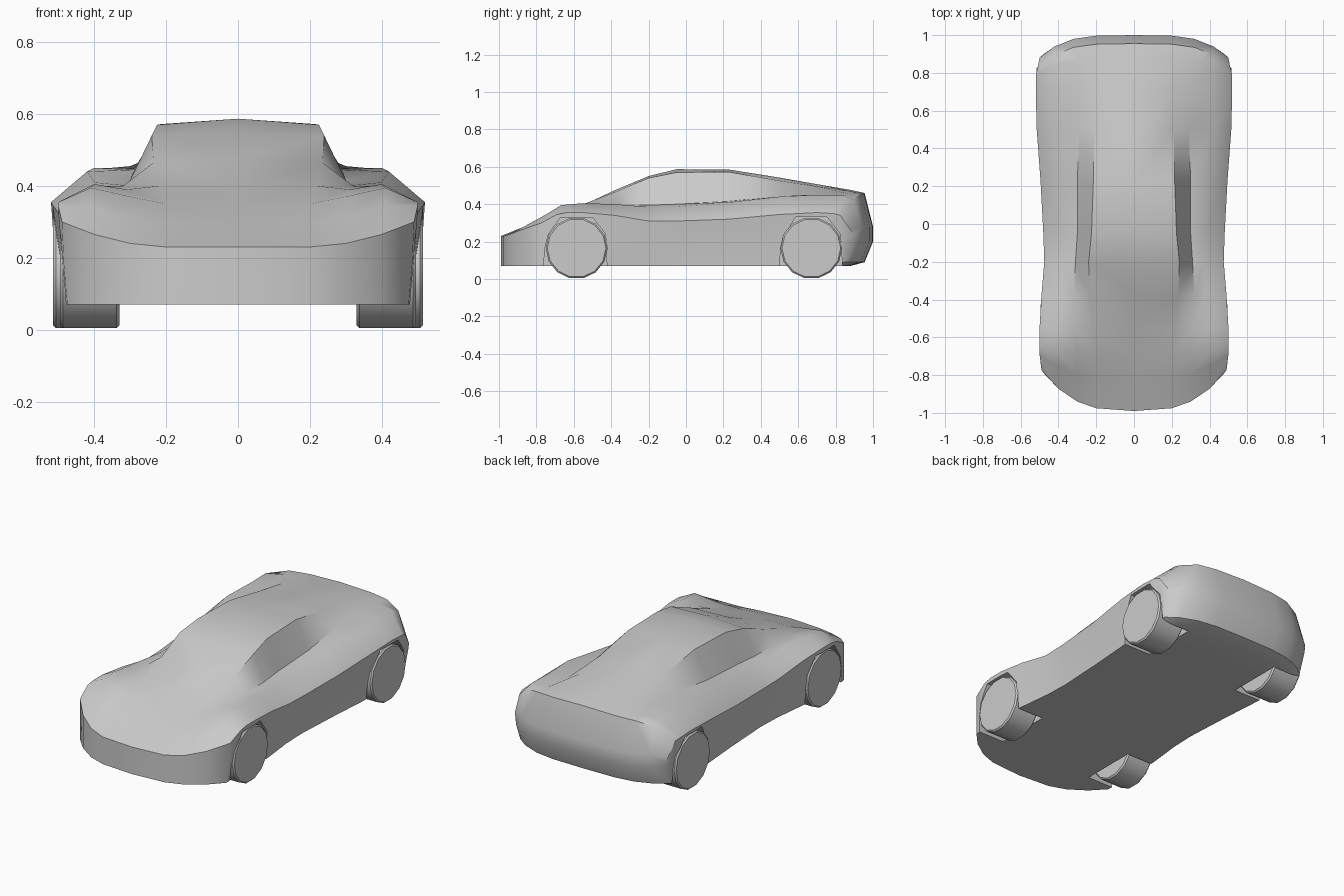
import bpy, bmesh, math

if "Cube" in bpy.data.objects:
    bpy.data.objects.remove(bpy.data.objects["Cube"])

# Half sections of the body, nose to tail:
# y, mid x, shoulder x z, fender x z, window base x z, roof edge x z, centre z
SECTIONS = [
    (-0.99, .485, .49, .30, .40, .265, .30, .24, .20, .23, .23),
    (-0.82, .495, .50, .345, .41, .345, .30, .31, .20, .30, .295),
    (-0.70, .495, .50, .355, .41, .395, .30, .37, .20, .35, .345),
    (-0.55, .50, .50, .355, .40, .405, .31, .39, .22, .40, .395),
    (-0.38, .485, .49, .34, .38, .40, .32, .40, .235, .465, .475),
    (-0.20, .465, .475, .31, .37, .385, .31, .395, .24, .54, .55),
    (-0.05, .46, .48, .31, .37, .385, .30, .40, .225, .57, .587),
    (0.23, .475, .495, .32, .40, .41, .30, .415, .215, .572, .585),
    (0.50, .495, .515, .345, .42, .44, .29, .445, .21, .525, .542),
    (0.70, .505, .52, .355, .40, .45, .285, .45, .205, .495, .507),
    (0.88, .51, .52, .35, .41, .445, .30, .455, .20, .47, .476),
    (0.955, .50, .51, .34, .42, .425, .32, .45, .20, .455, .46),
    (1.00, .49, .50, .26, .42, .28, .32, .28, .20, .28, .28),
]


def make_object(name, bm):
    bmesh.ops.recalc_face_normals(bm, faces=bm.faces)
    mesh = bpy.data.meshes.new(name)
    bm.to_mesh(mesh)
    bm.free()
    obj = bpy.data.objects.new(name, mesh)
    bpy.context.collection.objects.link(obj)
    return obj


def activate(obj):
    bpy.ops.object.select_all(action='DESELECT')
    obj.select_set(True)
    bpy.context.view_layer.objects.active = obj


def bow(x, y):
    # curves the nose and tail in plan
    front = 0.23 * min(max((-0.6 - y) / 0.39, 0), 1)
    rear = 0.14 * min(max((y - 0.75) / 0.2, 0), 1)
    return front * (x / 0.5) ** 3 - rear * (x / 0.52) ** 4


def half_ring(row):
    y, xm, xs, zs, xf, zf, xg, zg, xr, zr, zc = row
    zb = 0.2 if y > 0.98 else 0.09 if y > 0.9 else 0.07
    pts = [(0, zc), (xr, zr), (xg, zg), (xf, zf), (xs, zs),
           (xm, zb + (zs - zb) * 0.5), (xm - 0.01, zb),
           (xf, zb), (xg, zb), (xr, zb), (0, zb)]
    return [(x, y + bow(x, y), z) for x, z in pts]


# Body: lofted half shells joined on the centre line
bm = bmesh.new()
for side in (1, -1):
    rings = [[bm.verts.new((side * x, y, z)) for x, y, z in half_ring(r)]
             for r in SECTIONS]
    for a, b in zip(rings, rings[1:]):
        for i in range(10):
            bm.faces.new((a[i], a[i + 1], b[i + 1], b[i]))
    for r in (rings[0], rings[-1]):
        for i in range(3):
            bm.faces.new((r[i], r[i + 1], r[9 - i], r[10 - i]))
        bm.faces.new(r[3:8])
bmesh.ops.remove_doubles(bm, verts=bm.verts, dist=1e-5)
body = make_object("car_body", bm)

# Wheel arches cut from the body
ARCHES = [
    [(-.765, 0), (-.755, .16), (-.735, .24), (-.67, .33), (-.50, .33),
     (-.43, .24), (-.42, 0)],
    [(.50, 0), (.505, .16), (.53, .24), (.59, .335), (.75, .335),
     (.825, .24), (.84, 0)],
]
bm = bmesh.new()
for arch in ARCHES:
    for side in (1, -1):
        inner = [bm.verts.new((side * 0.31, y, z)) for y, z in arch]
        face = bm.faces.new(inner)
        ext = bmesh.ops.extrude_face_region(bm, geom=[face], use_keep_orig=True)
        for v in ext["geom"]:
            if isinstance(v, bmesh.types.BMVert):
                v.co.x = side * 0.7
cutter = make_object("arch_cutter", bm)
cutter.hide_render = True
cut = body.modifiers.new("arches", 'BOOLEAN')
cut.operation = 'DIFFERENCE'
cut.solver = 'EXACT'
cut.object = cutter
activate(body)
bpy.ops.object.modifier_apply(modifier=cut.name)
bpy.data.objects.remove(cutter)
bpy.ops.object.shade_smooth_by_angle(angle=math.radians(42))


# Wheels
def wheel(name, side, y, outer):
    inner = 0.33
    bpy.ops.mesh.primitive_cylinder_add(
        vertices=14, radius=0.165, depth=outer - inner,
        location=(side * (inner + outer) / 2, y, 0.165),
        rotation=(0, math.pi / 2, 0))
    obj = bpy.context.object
    obj.name = name
    bev = obj.modifiers.new("rim", 'BEVEL')
    bev.width = 0.008
    bev.segments = 1
    bev.limit_method = 'ANGLE'
    bev.angle_limit = math.radians(60)
    bpy.ops.object.shade_smooth_by_angle(angle=math.radians(30))


for side, label in ((1, "left"), (-1, "right")):
    wheel("front_wheel_" + label, side, -0.585, 0.495)
    wheel("rear_wheel_" + label, side, 0.67, 0.515)
